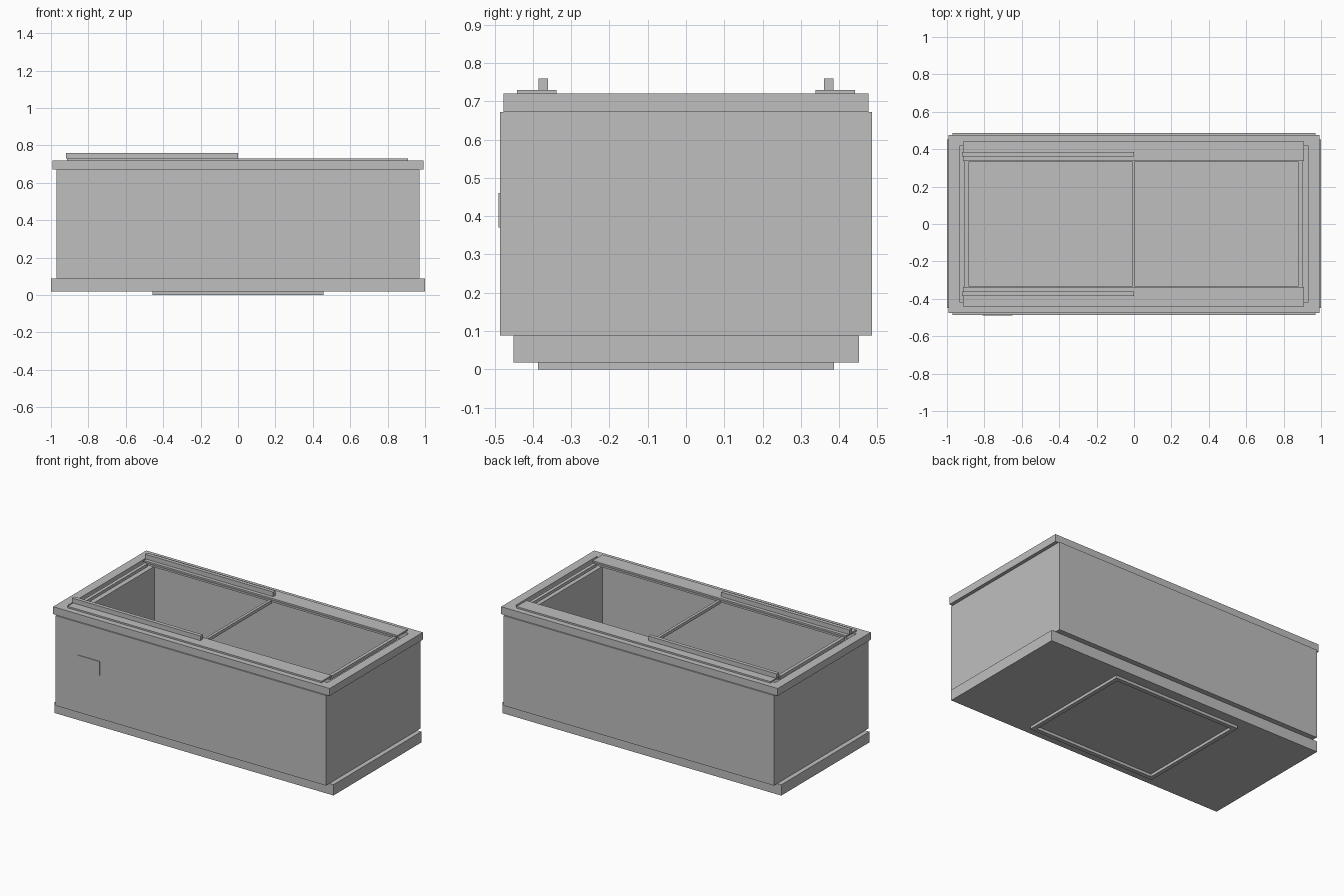
import bpy
import bmesh

if "Cube" in bpy.data.objects:
    bpy.data.objects.remove(bpy.data.objects["Cube"])

grey = bpy.data.materials.new("light grey")
grey.diffuse_color = (0.52, 0.52, 0.52, 1)
grey.use_nodes = True
grey.node_tree.nodes["Principled BSDF"].inputs["Base Color"].default_value = grey.diffuse_color


def finish(name, bm):
    bmesh.ops.recalc_face_normals(bm, faces=bm.faces[:])
    mesh = bpy.data.meshes.new(name)
    bm.to_mesh(mesh)
    bm.free()
    mesh.materials.append(grey)
    obj = bpy.data.objects.new(name, mesh)
    bpy.context.collection.objects.link(obj)
    return obj


def box(name, x0, x1, y0, y1, z0, z1):
    bm = bmesh.new()
    bmesh.ops.create_cube(bm, size=1)
    for v in bm.verts:
        v.co.x = x1 if v.co.x > 0 else x0
        v.co.y = y1 if v.co.y > 0 else y0
        v.co.z = z1 if v.co.z > 0 else z0
    return finish(name, bm)


def ring(name, outer, inner, z0, z1, floor=None):
    """Rectangular frame from half sizes; with a floor height it becomes a tub."""
    bm = bmesh.new()

    def loop(half, z):
        return [bm.verts.new((sx * half[0], sy * half[1], z))
                for sx, sy in ((-1, -1), (1, -1), (1, 1), (-1, 1))]

    low_z = z0 if floor is None else floor
    loops = [loop(outer, z0), loop(outer, z1), loop(inner, z1), loop(inner, low_z)]
    pairs = list(zip(loops, loops[1:]))
    if floor is None:
        pairs.append((loops[3], loops[0]))
    else:
        bm.faces.new(loops[0])
        bm.faces.new(loops[3])
    for a, b in pairs:
        for i in range(4):
            j = (i + 1) % 4
            bm.faces.new((a[i], a[j], b[j], b[i]))
    return finish(name, bm)


# Cabinet: foot frame, plinth, open tub and top rim
ring("foot_frame", (0.457, 0.387), (0.43, 0.36), 0, 0.018)
box("plinth", -1, 1, -0.45, 0.452, 0.018, 0.088)
ring("cabinet_tub", (0.97, 0.486), (0.885, 0.41), 0.088, 0.672, floor=0.12)
ring("top_rim", (0.992, 0.477), (0.933, 0.416), 0.672, 0.72)

# Sliding tracks and raised lid runners, front and back
for side, s in (("front", -1), ("back", 1)):
    y0, y1 = sorted((s * 0.338, s * 0.441))
    box(side + "_track", -0.914, 0.908, y0, y1, 0.72, 0.73)
    y0, y1 = sorted((s * 0.361, s * 0.385))
    box(side + "_lid_runner", -0.92, 0, y0, y1, 0.73, 0.76)
    y0, y1 = sorted((s * 0.334, s * 0.342))
    box(side + "_lid_edge", -0.9, 0.895, y0, y1, 0.708, 0.72)

# Cross bars of the lid frame
for name, x0, x1 in (("left_lid_bar", -0.905, -0.883),
                     ("centre_lid_bar", -0.012, 0.006),
                     ("right_lid_bar", 0.878, 0.9)):
    box(name, x0, x1, -0.338, 0.338, 0.698, 0.718)

# Small plate on the front
box("front_plate", -0.81, -0.65, -0.49, -0.485, 0.37, 0.46)
